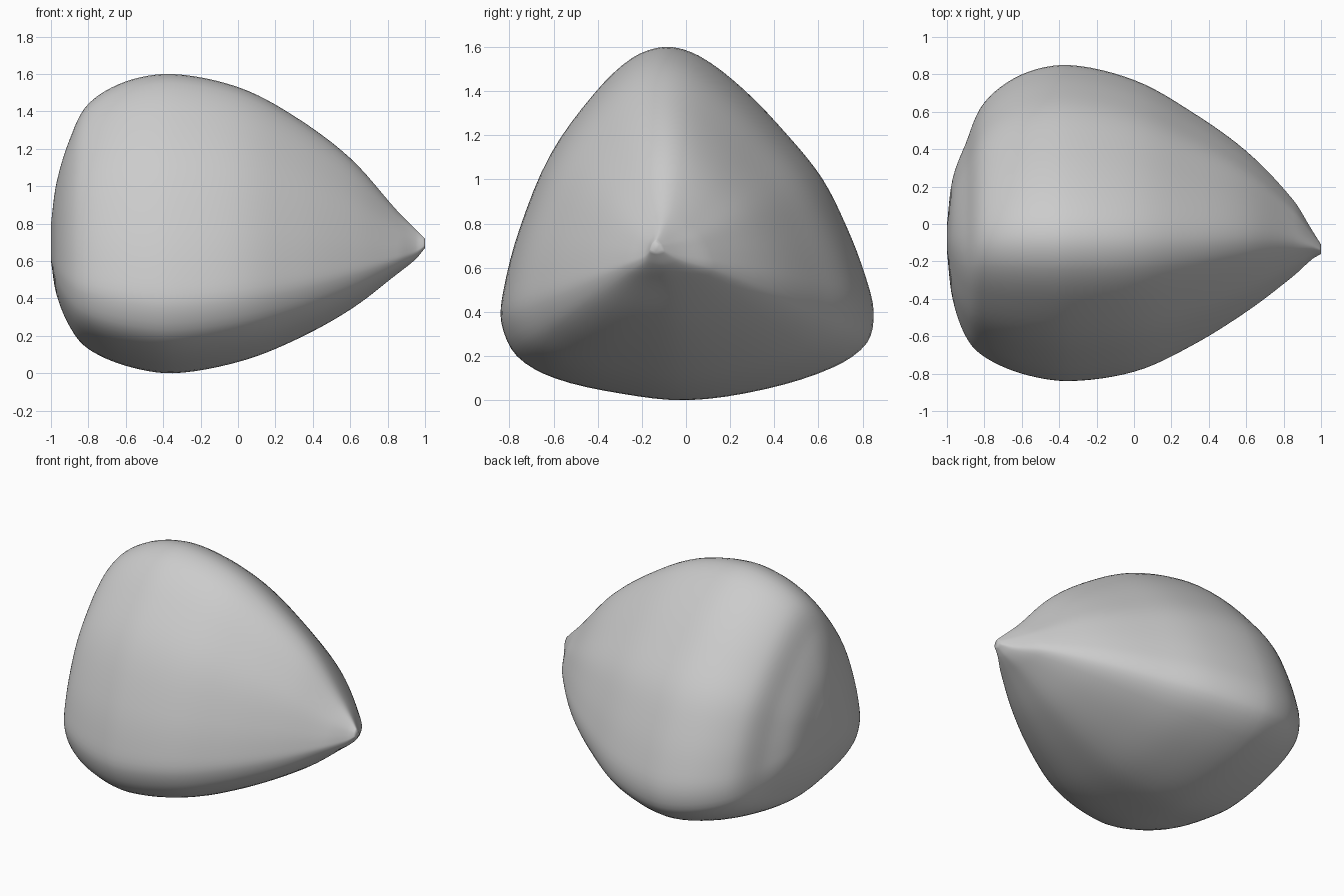
import bpy
import bmesh
from mathutils import Vector

cube = bpy.data.objects.get("Cube")
if cube:
    bpy.data.objects.remove(cube, do_unlink=True)

# Rounded triangular cross-section as (y, z), walked around from the crown
SECTION = [(-.1, 1.6), (.05, 1.56), (.25, 1.41), (.46, 1.19), (.61, 1),
           (.72, .78), (.8, .57), (.84, .4), (.81, .26), (.66, .15),
           (.35, .05), (0, 0), (-.3, .03), (-.6, .1), (-.77, .2),
           (-.84, .35), (-.83, .5), (-.76, .77), (-.62, 1.11),
           (-.42, 1.39), (-.25, 1.55)]

# Extent of the section along the body: (x, low y, high y, low z, high z)
STATIONS = [(-1, -.15, 0, .6, .8), (-.97, -.4, .24, .42, 1.02),
            (-.9, -.6, .43, .25, 1.25), (-.8, -.71, .65, .13, 1.44),
            (-.6, -.8, .8, .04, 1.56), (-.35, -.84, .85, 0, 1.6),
            (0, -.79, .77, .06, 1.53), (.3, -.655, .605, .175, 1.375),
            (.6, -.47, .39, .34, 1.15), (.85, -.28, .13, .53, .87),
            (.95, -.19, -.03, .61, .77), (1, -.16, -.11, .67, .72)]


def smooth_path(points, steps, closed=False):
    """Hermite curve through points, paced by the distance between them."""
    pts = [Vector(p) for p in points]
    n = len(pts)

    def at(i):
        return pts[i % n] if closed else pts[max(0, min(n - 1, i))]

    def gap(i):
        return (at(i + 1) - at(i)).length

    def slope(i):
        return (at(i + 1) - at(i - 1)) / (gap(i - 1) + gap(i))

    out = []
    for i in range(n if closed else n - 1):
        for s in range(steps):
            t = s / steps
            ease = t * t * (3 - 2 * t)
            out.append(at(i).lerp(at(i + 1), ease)
                       + slope(i) * gap(i) * t * (1 - t) ** 2
                       - slope(i + 1) * gap(i) * t * t * (1 - t))
    if not closed:
        out.append(pts[-1])
    return out


def normalised(points):
    """Rescale the section so that it fills the unit square."""
    lo = [min(p[k] for p in points) for k in (0, 1)]
    hi = [max(p[k] for p in points) for k in (0, 1)]
    return [[(p[k] - lo[k]) / (hi[k] - lo[k]) for k in (0, 1)] for p in points]


def loft(name, section, stations, material):
    """Skin scaled copies of the section along x and close both ends."""
    bm = bmesh.new()
    rings = []
    for x, y_low, y_high, z_low, z_high in stations:
        rings.append([bm.verts.new((x, y_low + (y_high - y_low) * u,
                                    z_low + (z_high - z_low) * v))
                      for u, v in section])
    count = len(section)
    for first, second in zip(rings, rings[1:]):
        for i in range(count):
            j = (i + 1) % count
            bm.faces.new((first[i], first[j], second[j], second[i]))
    bm.faces.new(rings[0])
    bm.faces.new(rings[-1])
    bmesh.ops.recalc_face_normals(bm, faces=bm.faces[:])
    mesh = bpy.data.meshes.new(name)
    bm.to_mesh(mesh)
    bm.free()
    mesh.materials.append(material)
    obj = bpy.data.objects.new(name, mesh)
    bpy.context.collection.objects.link(obj)
    mesh.shade_smooth()


# Single plain grey surface
grey = bpy.data.materials.new("plain grey")
grey.use_nodes = True
colour = (.6, .6, .6, 1)
grey.diffuse_color = colour
grey.node_tree.nodes["Principled BSDF"].inputs["Base Color"].default_value = colour

# Pointed, three-sided pebble body
loft("pebble_body", normalised(smooth_path(SECTION, 4, closed=True)),
     smooth_path(STATIONS, 6), grey)
